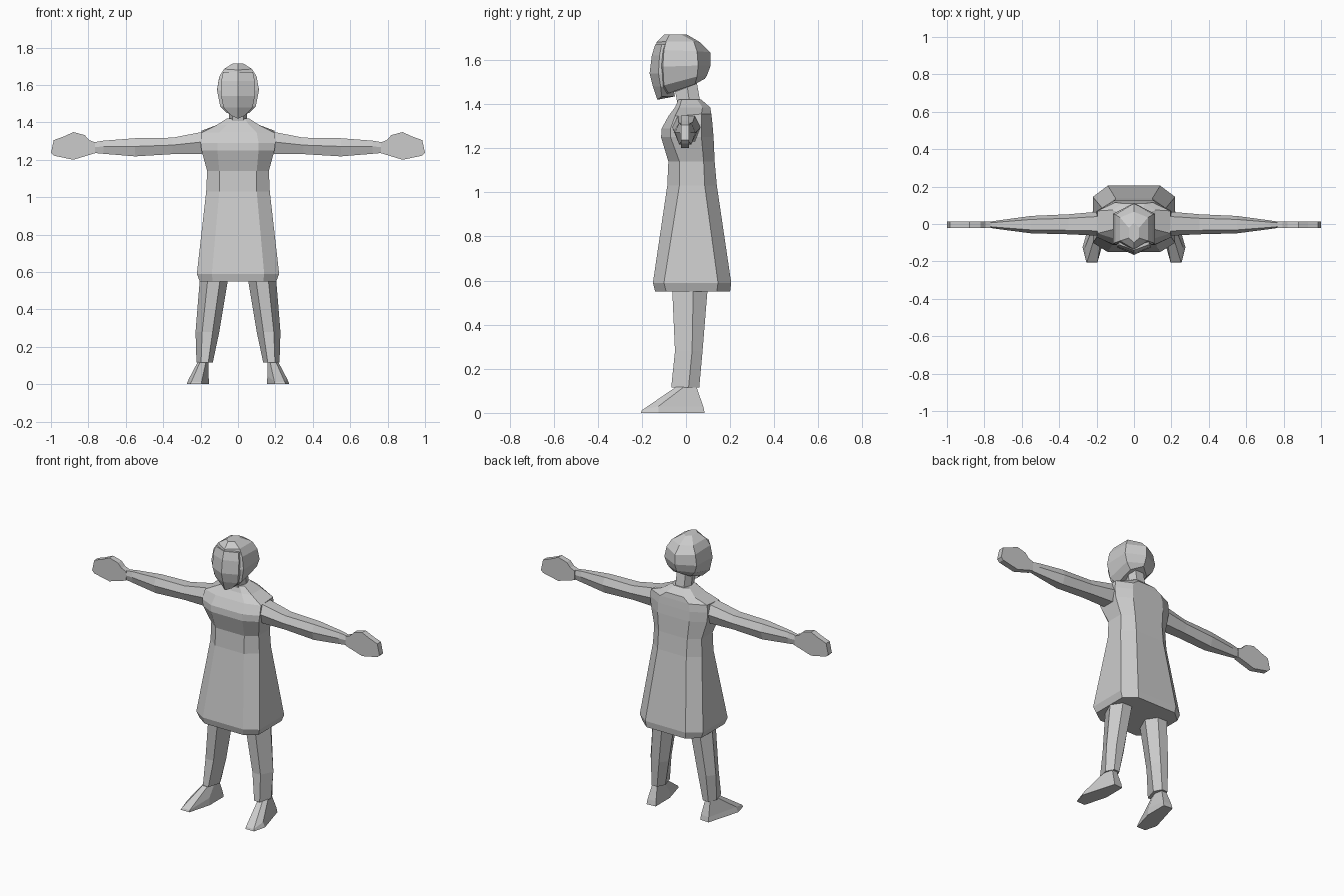
import bpy, bmesh

grey = bpy.data.materials.new("plain grey")
grey.diffuse_color = (0.6, 0.6, 0.6, 1)


def loft(name, rings, mirror=False):
    """Skin a list of closed rings, cap both ends, optionally mirror across x."""
    bm = bmesh.new()
    vs = [[bm.verts.new(p) for p in ring] for ring in rings]
    n = len(rings[0])
    for a, b in zip(vs, vs[1:]):
        for i in range(n):
            j = (i + 1) % n
            bm.faces.new((a[i], a[j], b[j], b[i]))
    bm.faces.new(vs[0][::-1])
    bm.faces.new(vs[-1])
    bmesh.ops.recalc_face_normals(bm, faces=bm.faces)
    me = bpy.data.meshes.new(name)
    bm.to_mesh(me)
    bm.free()
    me.materials.append(grey)
    ob = bpy.data.objects.new(name, me)
    bpy.context.collection.objects.link(ob)
    if mirror:
        mod = ob.modifiers.new("mirror", 'MIRROR')
        mod.use_mirror_merge = False
    return ob


def octagon(z, w, c, yf, yfc, ybc, yb, tilt=0.0):
    """Body section: half width w, flat half width c, front/back and corner depths."""
    return [(-c, yf, z), (c, yf, z), (w, yfc, z), (w, ybc, z + tilt),
            (c, yb, z + tilt), (-c, yb, z + tilt), (-w, ybc, z + tilt), (-w, yfc, z)]


# Dress, from hem to neckline
loft("dress", [
    octagon(0.55, 0.205, 0.135, -0.14, -0.09, 0.14, 0.20),
    octagon(0.59, 0.22, 0.14, -0.15, -0.10, 0.145, 0.205),
    octagon(1.03, 0.17, 0.10, -0.085, -0.03, 0.085, 0.14),
    octagon(1.14, 0.165, 0.10, -0.08, -0.03, 0.08, 0.13),
    octagon(1.25, 0.195, 0.11, -0.113, -0.07, 0.07, 0.125),
    octagon(1.29, 0.20, 0.11, -0.11, -0.07, 0.07, 0.12, 0.02),
    octagon(1.345, 0.195, 0.10, -0.08, -0.05, 0.07, 0.115, 0.01),
    octagon(1.385, 0.115, 0.06, -0.05, -0.03, 0.075, 0.11),
    octagon(1.42, 0.06, 0.035, -0.035, -0.02, 0.05, 0.07),
])

# Neck, leaning forward into the head
loft("neck", [
    [(-0.03, -0.035, 1.38), (0.03, -0.035, 1.38), (0.05, 0.02, 1.38),
     (0.03, 0.07, 1.38), (-0.03, 0.07, 1.38), (-0.05, 0.02, 1.38)],
    [(-0.03, -0.06, 1.52), (0.03, -0.06, 1.52), (0.045, 0.0, 1.52),
     (0.03, 0.045, 1.52), (-0.03, 0.045, 1.52), (-0.045, 0.0, 1.52)],
])


def head_ring(w, front, front_side, back_side, back):
    """Six-sided head section, each argument after w being (y, z)."""
    return [(0, *front), (w, *front_side), (w, *back_side),
            (0, *back), (-w, *back_side), (-w, *front_side)]


# Hair cap covering the skull
loft("hair", [
    head_ring(0.06, (-0.10, 1.435), (-0.08, 1.45), (0.04, 1.49), (0.085, 1.515)),
    head_ring(0.095, (-0.125, 1.48), (-0.10, 1.485), (0.05, 1.525), (0.095, 1.53)),
    head_ring(0.112, (-0.14, 1.57), (-0.105, 1.57), (0.055, 1.575), (0.112, 1.575)),
    head_ring(0.10, (-0.13, 1.645), (-0.10, 1.645), (0.05, 1.64), (0.11, 1.635)),
    head_ring(0.075, (-0.135, 1.68), (-0.09, 1.685), (0.035, 1.685), (0.065, 1.68)),
    head_ring(0.028, (-0.10, 1.715), (-0.075, 1.715), (-0.02, 1.715), (0.005, 1.715)),
])


def face_ring(z, w, yf, ys, yb, rise=0.0):
    return [(0, yf, z), (w, ys, z + rise), (w, yb, z + rise),
            (-w, yb, z + rise), (-w, ys, z + rise)]


# Wedge-shaped face set in the hair
loft("face", [
    face_ring(1.42, 0.035, -0.13, -0.11, -0.05, 0.015),
    face_ring(1.48, 0.078, -0.15, -0.115, -0.06),
    face_ring(1.54, 0.09, -0.165, -0.125, -0.06),
    face_ring(1.62, 0.09, -0.155, -0.12, -0.06),
    face_ring(1.67, 0.08, -0.14, -0.11, -0.06),
])


def arm_ring(x, zb, zt, yf, yb, top=0.55):
    """Six-sided arm section with a soft ridge on the front and back."""
    m = zb + (zt - zb) * top
    d = (yf + yb) / 2
    h = (yb - yf) * 0.3
    return [(x, d - h, zb), (x, yf, m), (x, d - h, zt),
            (x, d + h, zt), (x, yb, m), (x, d + h, zb)]


# Outstretched arms
loft("arm", [
    arm_ring(0.14, 1.245, 1.35, -0.06, 0.065),
    arm_ring(0.20, 1.23, 1.347, -0.062, 0.065),
    arm_ring(0.35, 1.23, 1.318, -0.055, 0.052),
    arm_ring(0.55, 1.218, 1.315, -0.05, 0.043),
    arm_ring(0.72, 1.232, 1.302, -0.028, 0.02),
    arm_ring(0.775, 1.237, 1.293, -0.02, 0.012),
], mirror=True)

# Flat mitten hands
outline = [(0.765, 1.235), (0.88, 1.20), (0.985, 1.222), (1.0, 1.237), (0.985, 1.305),
           (0.93, 1.325), (0.88, 1.348), (0.82, 1.332), (0.795, 1.305), (0.765, 1.293)]
loft("hand", [[(x, y, z) for x, z in outline] for y in (-0.022, 0.014)], mirror=True)


def leg_ring(z, xi, xo, yf, yb):
    """Six-sided leg section with flat front and back."""
    m, h, c = (xi + xo) / 2, (xo - xi) * 0.22, (yf + yb) / 2
    return [(m - h, yf, z), (m + h, yf, z), (xo, c + 0.015, z),
            (m + h, yb, z), (m - h, yb, z), (xi, c + 0.015, z)]


# Legs running up under the dress
loft("leg", [
    leg_ring(0.115, 0.135, 0.222, -0.067, 0.06),
    leg_ring(0.28, 0.10, 0.227, -0.05, 0.075),
    leg_ring(0.55, 0.055, 0.205, -0.062, 0.097),
    leg_ring(0.70, 0.03, 0.145, -0.055, 0.085),
], mirror=True)

# Feet, flaring to turned-out toes
loft("foot", [
    [(0.195, -0.205, 0), (0.255, -0.205, 0), (0.275, -0.125, 0),
     (0.215, 0.085, 0), (0.155, 0.08, 0), (0.155, -0.06, 0)],
    [(0.195, -0.20, 0.012), (0.25, -0.20, 0.012), (0.262, -0.125, 0.03),
     (0.213, 0.078, 0.03), (0.157, 0.074, 0.03), (0.157, -0.06, 0.045)],
    [(0.170, -0.035, 0.125), (0.20, -0.035, 0.125), (0.212, 0.0, 0.125),
     (0.20, 0.045, 0.125), (0.168, 0.045, 0.125), (0.158, 0.0, 0.125)],
], mirror=True)
